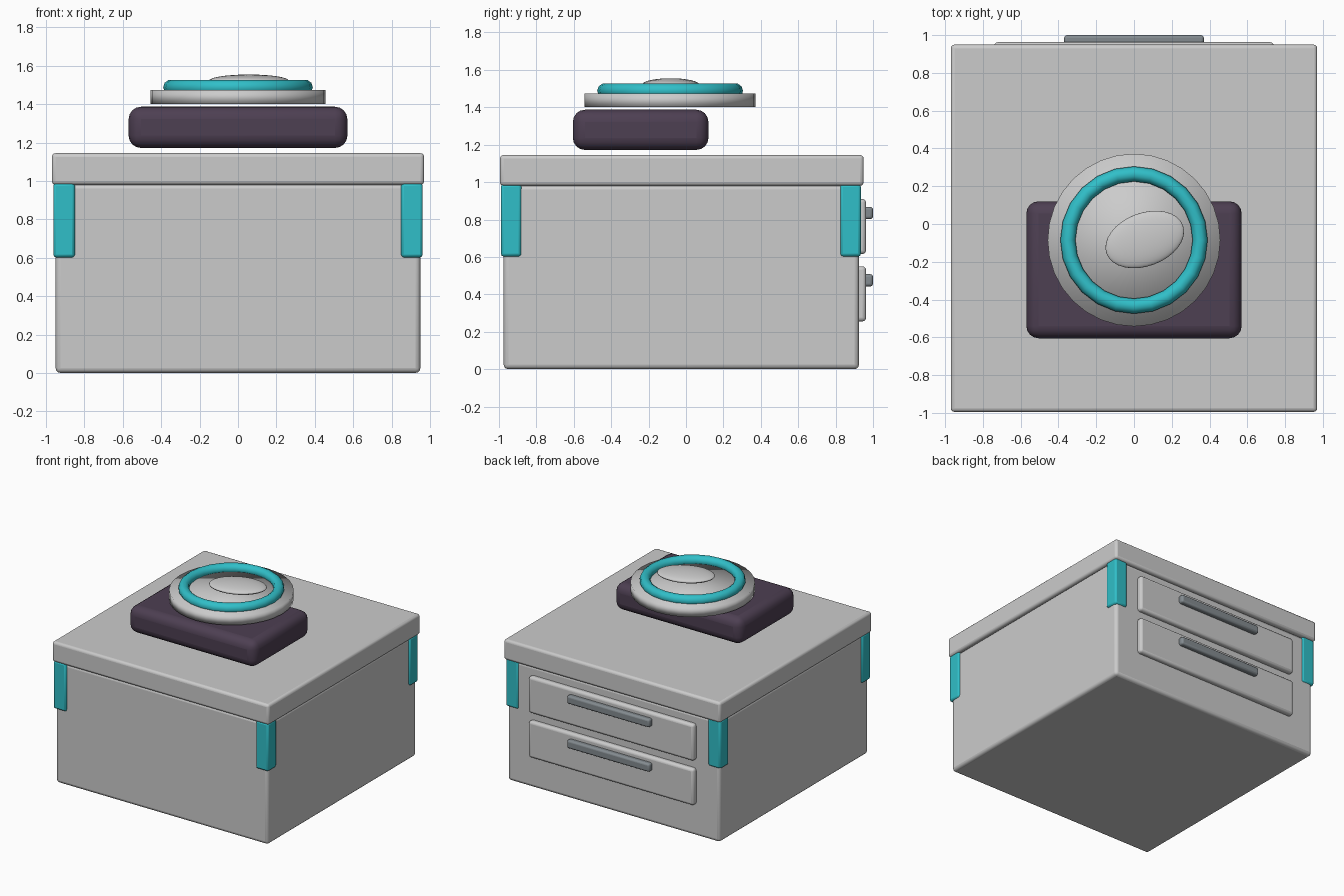
import bpy
from math import radians

if "Cube" in bpy.data.objects:
    bpy.data.objects.remove(bpy.data.objects["Cube"])

def material(name, rgb):
    m = bpy.data.materials.new(name)
    m.diffuse_color = (*rgb, 1)
    m.use_nodes = True
    m.node_tree.nodes["Principled BSDF"].inputs["Base Color"].default_value = m.diffuse_color
    return m

teal = material("teal", (0.03, 0.52, 0.58))
plum = material("plum", (0.075, 0.05, 0.085))
steel = material("steel", (0.23, 0.26, 0.28))

def finish(name, mat=None):
    ob = bpy.context.object
    ob.name = name
    if mat:
        ob.data.materials.append(mat)
    return ob

def box(name, x, y, z, bevel, segments=3, mat=None):
    """Rounded box from (min, max) ranges."""
    rng = (x, y, z)
    bpy.ops.mesh.primitive_cube_add(size=1, location=[(a + b) / 2 for a, b in rng])
    ob = finish(name, mat)
    ob.scale = [b - a for a, b in rng]
    bpy.ops.object.transform_apply(location=False, rotation=False, scale=True)
    mod = ob.modifiers.new("bevel", 'BEVEL')
    mod.width, mod.segments = bevel, segments
    bpy.ops.object.shade_smooth_by_angle(angle=radians(35))
    return ob

# cabinet body and overhanging top
box("cabinet_body", (-0.95, 0.95), (-0.975, 0.925), (0, 0.985), 0.025)
box("cabinet_top", (-0.97, 0.97), (-0.995, 0.95), (0.98, 1.145), 0.02)

# corner brackets
for sx in (-1, 1):
    for end, y in (("front", (-0.99, -0.88)), ("back", (0.825, 0.935))):
        x = sorted((sx * 0.85, sx * 0.962))
        box(f"{end}_corner_bracket", x, y, (0.602, 0.99), 0.015, 2, teal)

# drawers and handles on the back side
for top in (0.91, 0.55):
    box("drawer_front", (-0.74, 0.74), (0.90, 0.963), (top - 0.295, top), 0.02)
    box("drawer_handle", (-0.37, 0.37), (0.945, 1.0), (top - 0.108, top - 0.042), 0.015, 3, steel)

# cushion hovering over the top
box("cushion", (-0.57, 0.57), (-0.605, 0.12), (1.172, 1.387), 0.065, 4, plum)

# round plate, ring and oval
cy = -0.085
bpy.ops.mesh.primitive_cylinder_add(vertices=32, radius=0.457, depth=0.073, location=(0, cy, 1.437))
finish("plate")
bpy.ops.object.shade_smooth()

bpy.ops.mesh.primitive_torus_add(major_segments=24, minor_segments=10, major_radius=0.35,
                                 minor_radius=0.04, location=(0, cy, 1.488))
finish("ring", teal)
bpy.ops.object.shade_smooth()

bpy.ops.mesh.primitive_uv_sphere_add(segments=32, ring_count=16, radius=1, location=(0.057, -0.082, 1.522),
                                     rotation=(0, 0, radians(20.5)))
finish("oval").scale = (0.216, 0.141, 0.033)
bpy.ops.object.shade_smooth()
